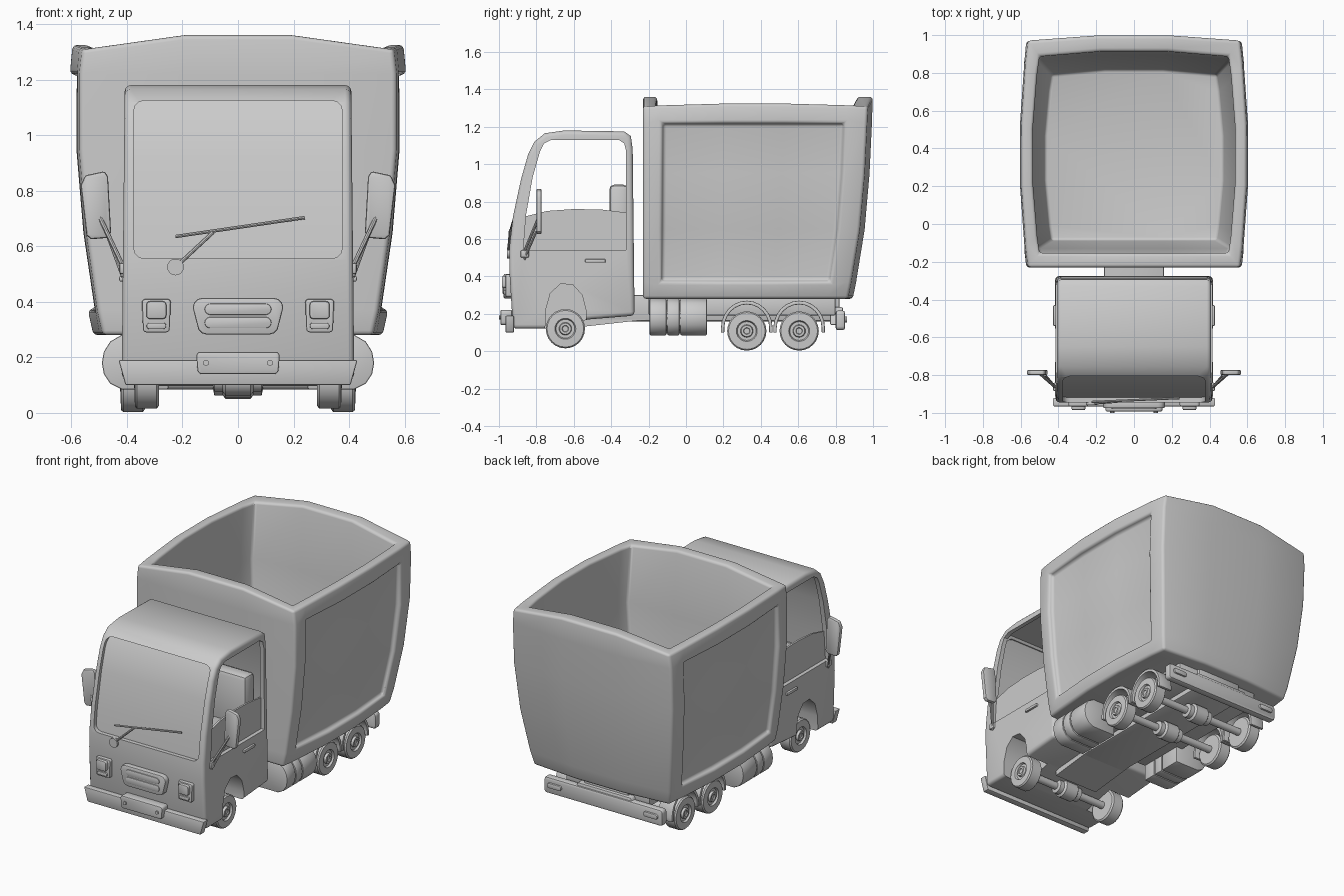
import bpy, bmesh, math
from mathutils import Vector

if "Cube" in bpy.data.objects:
    bpy.data.objects.remove(bpy.data.objects["Cube"])

cutters = []


def finish(name, bm, bevel=0, mirror=False, segs=2):
    bmesh.ops.recalc_face_normals(bm, faces=bm.faces[:])
    me = bpy.data.meshes.new(name)
    bm.to_mesh(me)
    bm.free()
    ob = bpy.data.objects.new(name, me)
    bpy.context.collection.objects.link(ob)
    if bevel:
        m = ob.modifiers.new("bevel", 'BEVEL')
        m.width, m.segments, m.limit_method, m.angle_limit = bevel, segs, 'ANGLE', math.radians(40)
    if mirror:
        ob.modifiers.new("mirror", 'MIRROR').use_mirror_merge = False
    return ob


def loft(bm, rings, caps=True):
    vr = [[bm.verts.new(p) for p in r] for r in rings]
    n = len(vr[0])
    rows = [[bm.faces.new((a[j], a[(j + 1) % n], b[(j + 1) % n], b[j])) for j in range(n)]
            for a, b in zip(vr, vr[1:])]
    if caps:
        bm.faces.new(vr[0])
        bm.faces.new(vr[-1])
    return rows


def prism(name, pts, axis, lo, hi, bevel=0, mirror=False):
    # extrude a 2D outline along x (points are y,z) or y (points are x,z)
    bm = bmesh.new()
    loft(bm, [[(t, a, b) if axis == 'x' else (a, t, b) for a, b in pts] for t in (lo, hi)])
    return finish(name, bm, bevel, mirror)


def box(name, x, y, z, bevel=0.01, mirror=False):
    return prism(name, [(y[0], z[0]), (y[1], z[0]), (y[1], z[1]), (y[0], z[1])], 'x', *x, bevel, mirror)


def lathe(name, prof, c, n=24, mirror=False):
    # revolve (x position, radius) pairs around the x direction through c
    bm = bmesh.new()
    loft(bm, [[(t, c[0] + r * math.cos(math.tau * k / n), c[1] + r * math.sin(math.tau * k / n))
               for k in range(n)] for t, r in prof])
    return finish(name, bm, 0, mirror)


def rod(name, p, q, r, n=10, mirror=False):
    p, q = Vector(p), Vector(q)
    rot = (q - p).to_track_quat('Z', 'Y')
    bm = bmesh.new()
    loft(bm, [[e + rot @ Vector((r * math.cos(math.tau * k / n), r * math.sin(math.tau * k / n), 0))
               for k in range(n)] for e in (p, q)])
    return finish(name, bm, 0, mirror)


def rrect(cx, cz, hw, hh, r, taper=0):
    pts = []
    for i, (sx, sz) in enumerate([(1, 1), (-1, 1), (-1, -1), (1, -1)]):
        for k in range(4):
            a = math.radians(90 * i + 30 * k)
            w = hw + (taper if sz > 0 else -taper)
            pts.append((cx + sx * (w - r) + r * math.cos(a), cz + sz * (hh - r) + r * math.sin(a)))
    return pts


def cut(ob, cutter):
    m = ob.modifiers.new("cut", 'BOOLEAN')
    m.operation, m.object = 'DIFFERENCE', cutter
    cutter.hide_render = True
    cutters.append(cutter)


def interp(z, tab):
    for (a, p), (b, q) in zip(tab, tab[1:]):
        if z <= b:
            return p + (q - p) * (z - a) / (b - a)
    return tab[-1][1]


# open cargo container with bulging walls and recessed side panels
WIDTH = [(.28, .485), (.37, .505), (.65, .545), (.95, .57), (1.22, .57), (1.31, .56)]
BACK = [(.28, .865), (.55, .92), (.95, .955), (1.31, .972)]
loop = [(-1, 0), (-.35, 0), (.35, 0), (1, 0)] + [(1, v) for v in (.085, .36, .63, .9)]
loop += [(1, 1), (.35, 1), (-.35, 1), (-1, 1)] + [(-1, v) for v in (.9, .63, .36, .085)]


def wall(u, v, z, inner):
    w = interp(z, WIDTH) + .038 * 4 * v * (1 - v) - .06 * inner
    y0 = -.23 + (.075 + .07 * (1.31 - z)) * inner
    y1 = interp(z, BACK) + .03 * (1 - u * u) - .085 * inner
    top = (.05 if abs(u) < 1 else .015 * 4 * v * (1 - v)) if z > 1.3 else 0
    return (u * w, y0 + v * (y1 - y0), z + top)


bm = bmesh.new()
levels = [(z, 0) for z, _ in WIDTH] + [(1.31, 1), (.95, 1), (.34, 1)]
rows = loft(bm, [[wall(u, v, z, i) for u, v in loop] for z, i in levels])
bmesh.ops.recalc_face_normals(bm, faces=bm.faces[:])
panels = [rows[i][j] for i in (1, 2, 3) for j in (4, 5, 6, 12, 13, 14)]
bmesh.ops.inset_region(bm, faces=panels, thickness=.006, depth=-.032, use_even_offset=True)
finish("cargo_container", bm, .02, segs=3)

# cab shell, hollowed and cut for windows and wheel arches
cab = prism("cab", [(-.925, .12), (-.945, .44), (-.945, .55), (-.925, .72), (-.882, .92), (-.845, 1.05),
                    (-.81, 1.12), (-.755, 1.165), (-.65, 1.18), (-.33, 1.175), (-.295, 1.15), (-.285, 1.08),
                    (-.275, .19), (-.52, .17), (-.74, .12)], 'x', -.42, .42)
for v in cab.data.vertices:
    v.co.x *= 1 - .025 * v.co.z
m = cab.modifiers.new("bevel", 'BEVEL')
m.width, m.segments, m.limit_method, m.angle_limit = .022, 3, 'ANGLE', math.radians(50)
cut(cab, prism("cab_cavity", [(-.885, .5), (-.9, .57), (-.845, .92), (-.81, 1.05), (-.75, 1.137),
                              (-.33, 1.137), (-.305, 1.1), (-.3, .5)], 'x', -.38, .38))
cut(cab, prism("side_window_cut", [(-.87, .54), (-.855, .73), (-.82, .93), (-.78, 1.07), (-.76, 1.11),
                                   (-.72, 1.13), (-.36, 1.13), (-.33, 1.11), (-.32, 1.07), (-.32, .54)],
               'x', -.6, .6))
cut(cab, prism("windscreen_cut", rrect(0, .84, .376, .285, .04), 'y', -1.1, -.76))
arch = [(-.755, .05), (-.75, .22), (-.725, .31), (-.67, .36), (-.605, .355), (-.555, .3), (-.535, .22), (-.53, .05)]
for s in (-1, 1):
    cut(cab, prism("wheel_arch_cut", arch, 'x', .25 * s, .6 * s))
glass = [(-.922, .52), (-.902, .7), (-.86, .92), (-.82, 1.06), (-.765, 1.15)]
prism("windscreen", glass + [(y + .01, z) for y, z in glass[::-1]], 'x', -.382, .382)
prism("half_open_window", [(-.885, .52), (-.31, .52), (-.31, .74), (-.45, .757), (-.6, .76), (-.74, .75), (-.86, .72)],
      'x', .378, .39, 0, True)
box("seat_back", (.07, .34), (-.41, -.31), (.5, .89), .025, True)
box("seat_base", (.07, .34), (-.65, -.31), (.49, .58), .025, True)
box("door_handle", (.40, .428), (-.54, -.43), (.473, .493), .006, True)

# wing mirrors
prism("mirror_head", [(.48, .87), (.55, .855), (.566, .82), (.545, .64), (.53, .625), (.47, .63), (.457, .65),
                      (.468, .85)], 'y', -.8, -.772, .008, True)
rod("mirror_arm", (.415, -.865, .53), (.5, -.79, .71), .008, 8, True)
rod("mirror_brace", (.415, -.865, .49), (.47, -.8, .64), .006, 8, True)
box("mirror_mount", (.4, .428), (-.885, -.84), (.5, .54), .008, True)

# windscreen wiper
rod("wiper_pivot", (-.225, -.93, .525), (-.225, -.957, .525), .03, 16)
rod("wiper_arm", (-.225, -.95, .525), (-.09, -.94, .65), .007, 8)
rod("wiper_blade", (-.225, -.942, .635), (.24, -.922, .703), .006, 8)

# front face: grille, headlights, bumper, plate
prism("grille", rrect(0, .348, .155, .066, .035, .008), 'y', -.975, -.93, .007)
for z in (.325, .373):
    prism("grille_slat", rrect(0, z, .12, .02, .019), 'y', -.98, -.96, .004)
prism("headlight_housing", rrect(.294, .35, .05, .06, .012, .002), 'y', -.965, -.93, .006, True)
prism("headlight", rrect(.294, .37, .036, .032, .013), 'y', -.985, -.95, .006, True)
prism("indicator", rrect(.294, .313, .035, .011, .009), 'y', -.975, -.95, .003, True)
prism("front_bumper", [(-.405, .1), (.405, .1), (.43, .19), (-.43, .19)], 'y', -.965, -.92, .006)
prism("number_plate", rrect(0, .18, .148, .04, .015, .002), 'y', -.992, -.93, .006)
rod("plate_bolt", (.115, -.98, .18), (.115, -1, .18), .011, 10, True)

# chassis and rear bumper
box("chassis", (-.16, .16), (-.88, .82), (.16, .3), .01)
box("cross_deck", (-.3, .3), (-.2, .8), (.19, .29), .01)
prism("cab_step", [(-.56, .13), (-.2, .17), (-.2, .2), (-.56, .2)], 'x', -.16, .16)
prism("rear_bumper", rrect(0, .165, .425, .052, .02), 'y', .8, .85, .012)
prism("rear_bumper_center", [(-.23, .14), (.23, .14), (.19, .235), (-.19, .235)], 'y', .77, .84, .008)
prism("rear_lamp", rrect(.345, .17, .05, .016, .014), 'y', .83, .862, .004, True)

# wheels (front pair set further in), straight axles with a central drum, mudguards
for tag, y, z, x in (("front", -.645, .12, .285), ("middle", .325, .108, .335), ("rear", .605, .108, .335)):
    tyre = [(0, .05), (0, .095), (.008, .105), (.078, .105), (.086, .098), (.088, .056),
            (.076, .05), (.076, .034), (.09, .03), (.09, .018), (.084, .015), (.084, .002)]
    lathe(tag + "_wheel", [(x + t, r) for t, r in tyre], (y, z), 24, True)
    half = [(.045, .058), (.055, .045), (.085, .045), (.09, .024), (x + .02, .024)]
    lathe(tag + "_axle", [(-t, r) for t, r in half[::-1]] + half, (y, z), 16)
    if tag != "front":
        arc = [(math.cos(math.pi * k / 12), math.sin(math.pi * k / 12)) for k in range(13)]
        outer = [(y + .138, .1)] + [(y + .138 * c, .125 + .145 * s) for c, s in arc] + [(y - .138, .1)]
        inner = [(y + .12, .1)] + [(y + .12 * c, .125 + .125 * s) for c, s in arc] + [(y - .12, .1)]
        prism(tag + "_mudguard", outer + inner[::-1], 'x', .32, .42, .004, True)

# rounded side tanks in three sections
tank = [(.25, .085), (.42, .085), (.46, .105), (.483, .14), (.49, .18), (.483, .22), (.46, .257), (.42, .28), (.25, .28)]
for lo, hi in ((-.195, -.105), (-.1, -.035), (-.03, .112)):
    prism("side_tank", tank, 'y', lo, hi, .006, True)
prism("tank_core", [(.26, .095), (.42, .095), (.475, .14), (.48, .2), (.42, .27), (.26, .27)], 'y', -.18, .1, 0, True)

# apply modifiers, drop cutters, shade
keep = [o for o in bpy.data.objects if o not in cutters]
bpy.ops.object.select_all(action='DESELECT')
for o in keep:
    o.select_set(True)
bpy.context.view_layer.objects.active = keep[0]
bpy.ops.object.convert(target='MESH')
for c in cutters:
    bpy.data.objects.remove(c)
bpy.ops.object.shade_smooth_by_angle(angle=math.radians(35))
